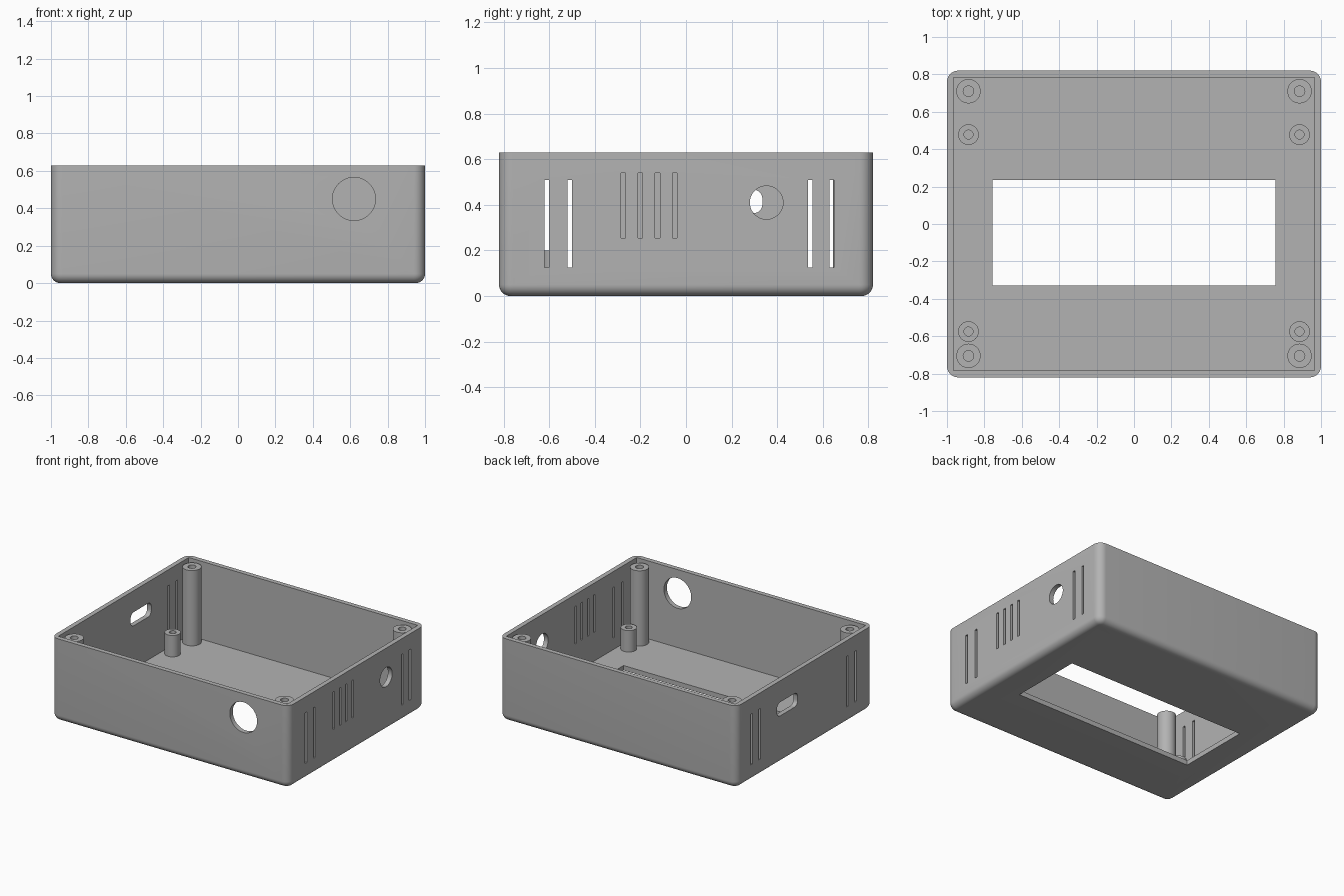
import bpy, bmesh, math
from mathutils import Matrix, Vector

cube = bpy.data.objects.get("Cube")
if cube:
    bpy.data.objects.remove(cube)

WIDTH, DEPTH, HEIGHT = 2.0, 1.64, 0.63
WALL, FLOOR = 0.036, 0.037

grey = bpy.data.materials.new("plain grey")
grey.use_nodes = True
colour = (0.45, 0.45, 0.45, 1)
grey.diffuse_color = colour
grey.node_tree.nodes["Principled BSDF"].inputs["Base Color"].default_value = colour


def make_object(name, bm):
    bmesh.ops.recalc_face_normals(bm, faces=bm.faces)
    mesh = bpy.data.meshes.new(name)
    bm.to_mesh(mesh)
    bm.free()
    mesh.materials.append(grey)
    obj = bpy.data.objects.new(name, mesh)
    bpy.context.collection.objects.link(obj)
    return obj


def box_mesh(low, high):
    low, high = Vector(low), Vector(high)
    bm = bmesh.new()
    bmesh.ops.create_cube(bm, size=1, matrix=Matrix.Translation((low + high) / 2)
                          @ Matrix.Diagonal((high - low).to_4d()))
    return bm


def round_edges(bm, test, radius, segments=8):
    edges = [e for e in bm.edges if test(*[v.co for v in e.verts])]
    bmesh.ops.bevel(bm, geom=edges, offset=radius, segments=segments,
                    profile=0.5, affect='EDGES')


def smooth(obj):
    bpy.ops.object.select_all(action='DESELECT')
    obj.select_set(True)
    bpy.context.view_layer.objects.active = obj
    bpy.ops.object.shade_smooth_by_angle(angle=math.radians(30))


def cut(obj, bm):
    """Subtract a solid, then discard the cutter."""
    cutter = make_object("cutter", bm)
    cutter.hide_render = True
    mod = obj.modifiers.new("cut", 'BOOLEAN')
    mod.operation, mod.solver, mod.object = 'DIFFERENCE', 'EXACT', cutter
    bpy.context.view_layer.objects.active = obj
    bpy.ops.object.modifier_apply(modifier=mod.name)
    bpy.data.objects.remove(cutter)


def round_cutter(centre, radius, axis):
    bm = bmesh.new()
    turn = Matrix.Rotation(math.pi / 2, 4, axis)
    bmesh.ops.create_cone(bm, cap_ends=True, segments=48, radius1=radius, radius2=radius,
                          depth=0.2, matrix=Matrix.Translation(centre) @ turn)
    return bm


# Tray shell: rounded upright corners and a rounded lower edge
x, y = WIDTH / 2, DEPTH / 2
bm = box_mesh((-x, -y, 0), (x, y, HEIGHT))
round_edges(bm, lambda a, b: abs(a.z - b.z) > 0.1, 0.06)
round_edges(bm, lambda a, b: max(a.z, b.z) < 0.001, 0.05)
case = make_object("case_shell", bm)

# Cavity and floor window
cut(case, box_mesh((WALL - x, WALL - y, FLOOR), (x - WALL, y - WALL, 1)))
cut(case, box_mesh((-0.757, -0.33, -0.1), (0.757, 0.235, 0.1)))

# Vent slits: outer pairs on both sides, the middle group on the right of the grid only
for vent_y in (-0.61, -0.51, 0.545, 0.64):
    for side in (-x, x):
        cut(case, box_mesh((side - 0.1, vent_y - 0.01, 0.125),
                           (side + 0.1, vent_y + 0.01, 0.51)))
for i in range(4):
    vent_y = -0.275 + 0.075 * i
    cut(case, box_mesh((x - 0.1, vent_y - 0.01, 0.255), (x + 0.1, vent_y + 0.01, 0.54)))

# Round ports and the rounded connector slot
cut(case, round_cutter((0.62, -y, 0.45), 0.115, 'X'))
cut(case, round_cutter((x, 0.353, 0.41), 0.073, 'Y'))
bm = box_mesh((-x - 0.1, 0.085, 0.363), (-x + 0.1, 0.335, 0.467))
round_edges(bm, lambda a, b: abs(a.x - b.x) > 0.1, 0.04)
cut(case, bm)
smooth(case)


# Screw posts with blind holes
def post(name, px, py, radius, hole, top):
    base, hole_end = FLOOR - 0.005, FLOOR + 0.03
    profile = [(0, base), (radius, base), (radius, top), (hole, top),
               (hole, hole_end), (0, hole_end)]
    bm = bmesh.new()
    verts = [bm.verts.new((r, 0, z)) for r, z in profile]
    edges = [bm.edges.new(pair) for pair in zip(verts, verts[1:])]
    bmesh.ops.spin(bm, geom=verts + edges, cent=(0, 0, 0), axis=(0, 0, 1),
                   angle=math.tau, steps=40)
    bmesh.ops.remove_doubles(bm, verts=bm.verts, dist=0.0001)
    obj = make_object(name, bm)
    obj.location = (px, py, 0)
    smooth(obj)


for label, side in (("right", -1), ("left", 1)):
    post(f"{label}_front_lid_post", side * 0.885, -0.705, 0.065, 0.028, 0.61)
    post(f"{label}_back_lid_post", side * 0.885, 0.71, 0.065, 0.028, 0.61)
    post(f"{label}_front_board_post", side * 0.885, -0.575, 0.055, 0.024, 0.2)
    post(f"{label}_back_board_post", side * 0.885, 0.478, 0.055, 0.024, 0.2)
